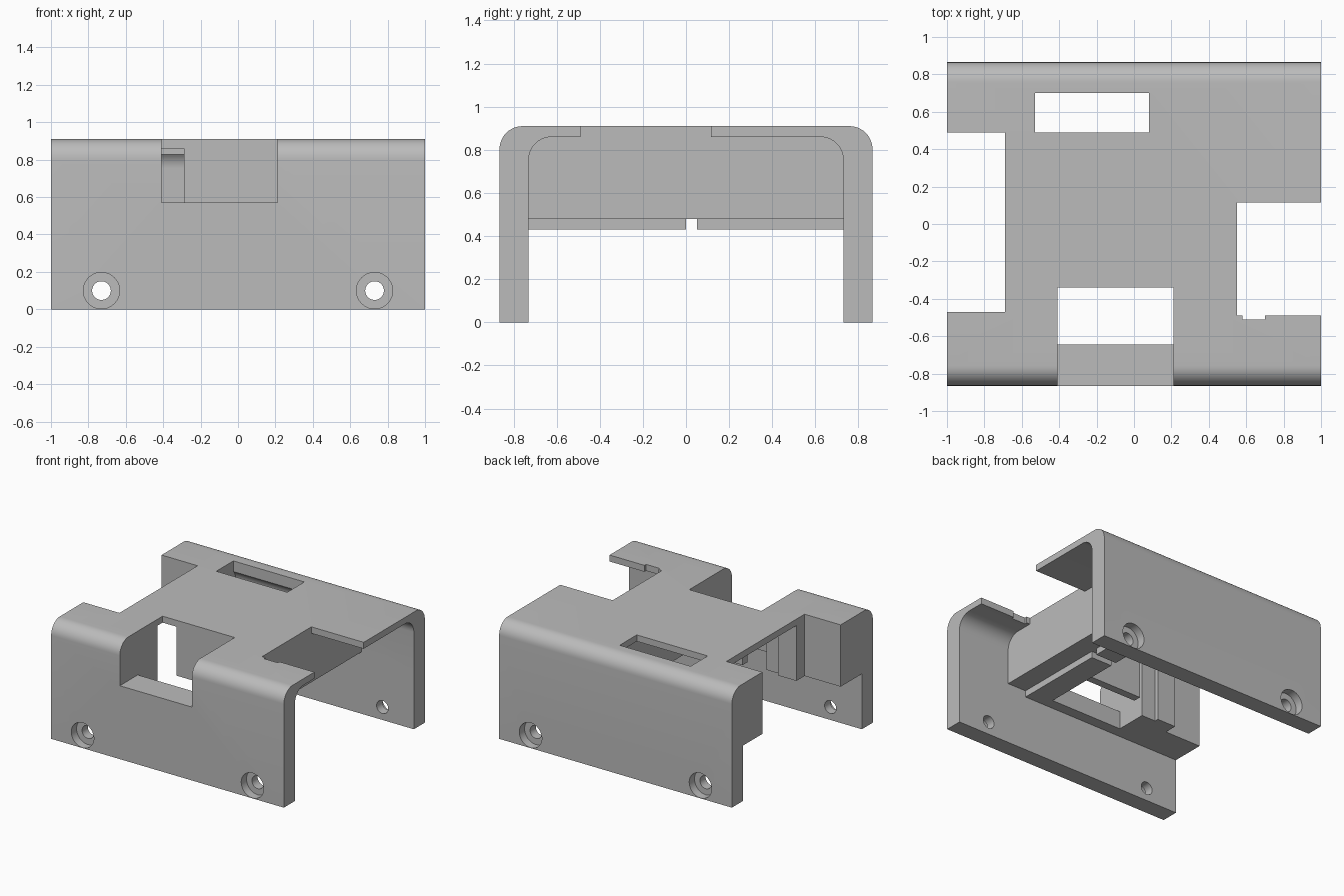
import bpy, bmesh, math

cube = bpy.data.objects.get("Cube")
if cube:
    bpy.data.objects.remove(cube, do_unlink=True)

W, H = 0.865, 0.91        # outer half depth and height
IW, IH = 0.73, 0.86       # inner half depth and height
R = 0.107                 # corner radius
FAR = 2                   # cutter overshoot

grey = bpy.data.materials.new("matte grey")
grey.use_nodes = True
grey.diffuse_color = (0.5, 0.5, 0.5, 1)
grey.node_tree.nodes["Principled BSDF"].inputs["Base Color"].default_value = (0.5, 0.5, 0.5, 1)


def make_object(name, bm):
    bmesh.ops.recalc_face_normals(bm, faces=bm.faces)
    mesh = bpy.data.meshes.new(name)
    bm.to_mesh(mesh)
    bm.free()
    ob = bpy.data.objects.new(name, mesh)
    bpy.context.collection.objects.link(ob)
    mesh.materials.append(grey)
    return ob


def prism(name, x0, x1, profile):
    """Extrude a (y, z) profile along x."""
    bm = bmesh.new()
    face = bm.faces.new([bm.verts.new((x0, y, z)) for y, z in profile])
    ext = bmesh.ops.extrude_face_region(bm, geom=[face])
    verts = [v for v in ext["geom"] if isinstance(v, bmesh.types.BMVert)]
    bmesh.ops.translate(bm, verts=verts, vec=(x1 - x0, 0, 0))
    return make_object(name, bm)


def corner(y, z, start, steps=10):
    """Rounded upper corner around the centre (y, z)."""
    angles = [math.radians(start + 90 * i / steps) for i in range(steps + 1)]
    return [(y + R * math.cos(a), z + R * math.sin(a)) for a in angles]


def arch(half, top, bottom):
    return ([(-half, bottom), (half, bottom)] + corner(half - R, top - R, 0)
            + corner(R - half, top - R, 90))


def box(x0, x1, y0, y1, z0, z1):
    return prism("cutter", x0, x1, [(y0, z0), (y1, z0), (y1, z1), (y0, z1)])


def cylinder(x, z, radius, y0, y1):
    bm = bmesh.new()
    bmesh.ops.create_cone(bm, cap_ends=True, segments=40, radius1=radius,
                          radius2=radius, depth=y1 - y0)
    for v in bm.verts:
        v.co = (x + v.co.x, (y0 + y1) / 2 + v.co.z, z + v.co.y)
    return make_object("cutter", bm)


def cut(target, cutter):
    cutter.hide_render = True
    mod = target.modifiers.new("cut", "BOOLEAN")
    mod.operation = "DIFFERENCE"
    mod.solver = "EXACT"
    mod.object = cutter
    bpy.context.view_layer.objects.active = target
    bpy.ops.object.modifier_apply(modifier=mod.name)
    mesh = cutter.data
    bpy.data.objects.remove(cutter, do_unlink=True)
    bpy.data.meshes.remove(mesh)


# Rounded solid that the cover is carved from
cover = prism("cover", -1, 1, arch(W, H, 0))

# Space between the side walls, and the open tunnel at the left end
cut(cover, box(-FAR, FAR, -IW, IW, -1, 0.43))
cut(cover, prism("cutter", 0.55, FAR, arch(IW, IH, -1)))

# Rear compartment with a rounded rear corner
cut(cover, prism("cutter", -0.53, 0.21,
                 [(-0.28, 0.1), (IW, 0.1)] + corner(IW - R, IH - R, 0) + [(-0.28, IH)]))

pockets = [
    (0.39, 0.8, -IW, IW, 0.2, 0.48),          # step under the left block
    (0.1, 0.8, 0, 0.05, 0.2, 0.48),           # cable slit
    (-0.53, -0.29, -0.40, -0.2, 0.1, IH),     # passage beside the partition
    (-0.35, 0.21, -0.36, -0.2, 0.1, 0.48),    # gap under the partition
    (-0.41, 0.21, -0.645, -0.34, 0.1, FAR),   # front compartment
    (-0.41, 0.21, -FAR, -0.34, 0.57, FAR),    # front slot
    (-FAR, -0.50, -0.37, 0.39, 0.1, IH),      # right end opening
    (-FAR, -0.69, -0.47, 0.49, 0.1, FAR),     # right roof notch
    (0.55, FAR, -0.49, 0.115, 0.6, FAR),      # left roof notch
    (0.58, 0.70, -0.51, -0.4, 0.6, FAR),      # small relief in that notch
    (-0.53, 0.08, 0.49, 0.70, 0.6, FAR),      # rear roof window
]
for pocket in pockets:
    cut(cover, box(*pocket))

# Counterbored screw holes in both walls
for side in (-1, 1):
    for x in (-0.73, 0.73):
        cut(cover, cylinder(x, 0.10, 0.05, *sorted((side * 0.6, side * 1.1))))
        cut(cover, cylinder(x, 0.10, 0.097, *sorted((side * 0.80, side * 1.1))))

# Smooth rounded corners, sharp cut edges
bpy.ops.object.select_all(action="DESELECT")
cover.select_set(True)
bpy.context.view_layer.objects.active = cover
bpy.ops.object.shade_smooth_by_angle(angle=math.radians(30))
